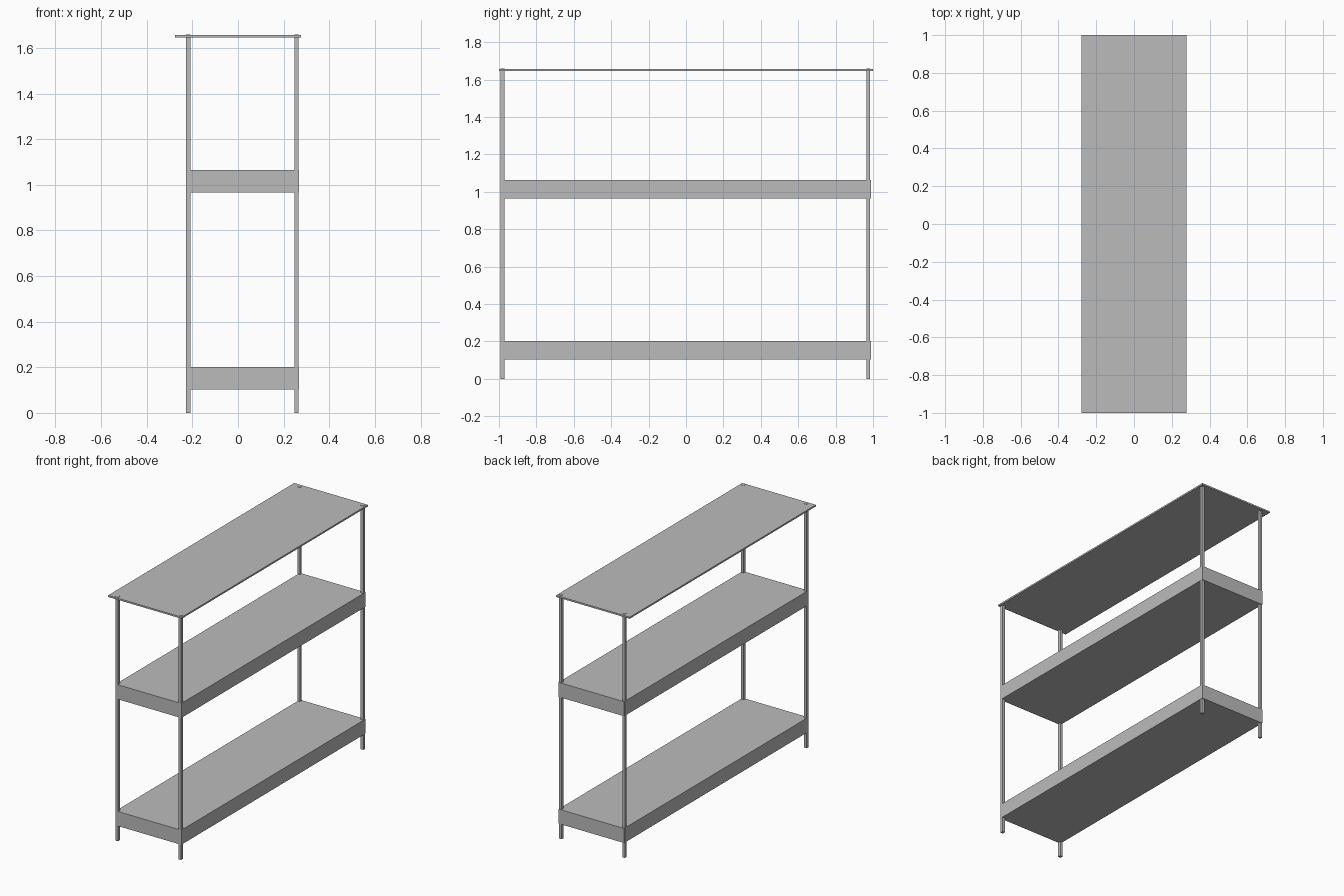
import bpy

default = bpy.data.objects.get("Cube")
if default:
    bpy.data.objects.remove(default, do_unlink=True)

# Single flat grey
grey = bpy.data.materials.new("plain_grey")
grey.use_nodes = True
COLOUR = (0.5, 0.5, 0.5, 1)
grey.diffuse_color = COLOUR
grey.node_tree.nodes["Principled BSDF"].inputs["Base Color"].default_value = COLOUR


def box(name, x, y, z):
    """Box given by its (low, high) range on each axis."""
    bpy.ops.mesh.primitive_cube_add(size=1, location=[sum(r) / 2 for r in (x, y, z)])
    ob = bpy.context.object
    ob.name = name
    ob.scale = [r[1] - r[0] for r in (x, y, z)]
    bpy.ops.object.transform_apply(location=False, rotation=False, scale=True)
    ob.data.materials.append(grey)
    return ob


# Thin overhanging top
box("top_board", (-0.277, 0.277), (-1, 1), (1.646, 1.657))

# Two thick shelves
for name, low, high in (("lower_shelf", 0.103, 0.202), ("middle_shelf", 0.965, 1.064)):
    box(name, (-0.226, 0.267), (-0.991, 0.988), (low, high))

# Four slender square posts, just showing through the top
for side, x in (("right", (-0.228, -0.209)), ("left", (0.247, 0.266))):
    for end, y in (("front", (-0.992, -0.971)), ("back", (0.966, 0.983))):
        box(f"{end}_{side}_post", x, y, (0, 1.659))
